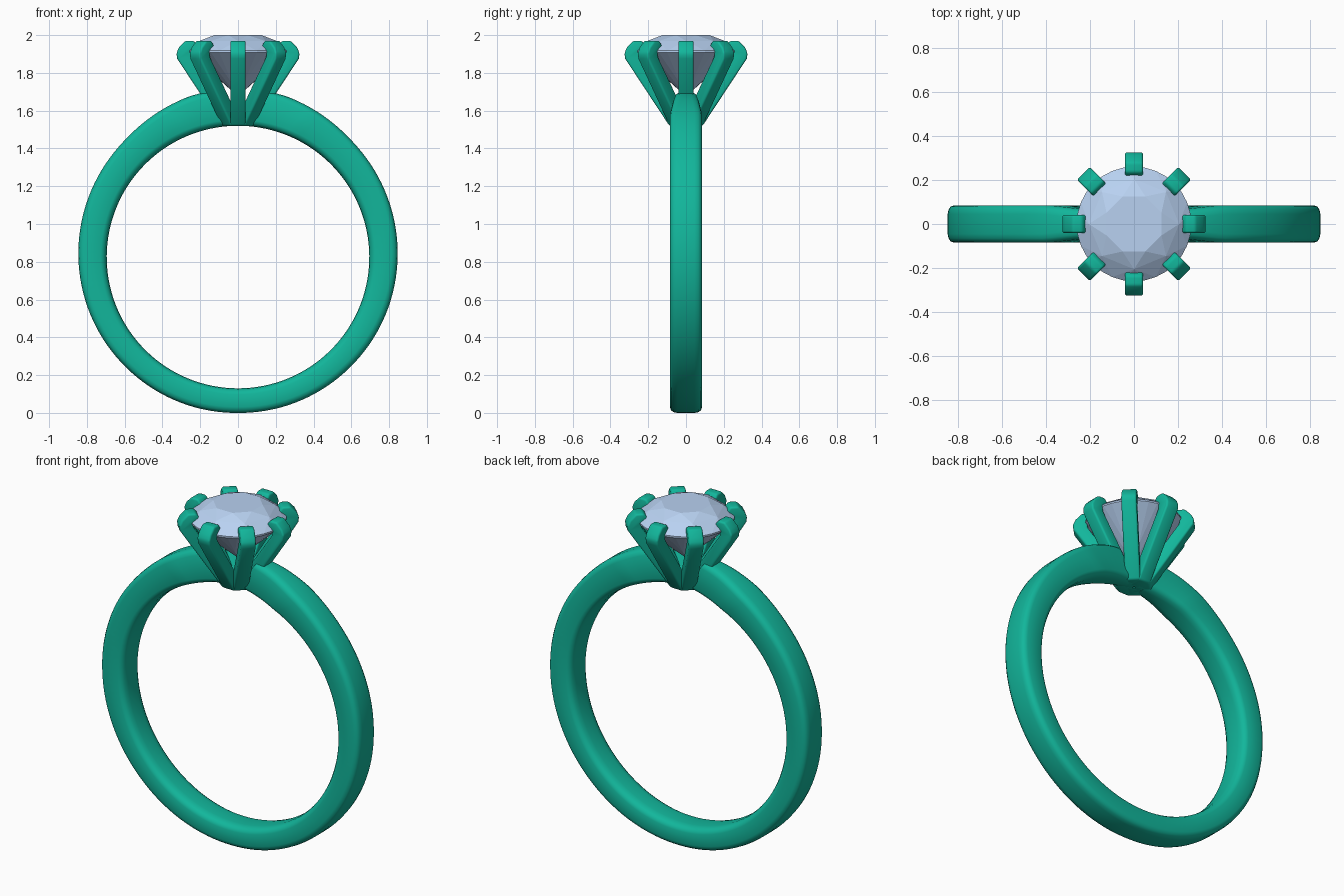
import bpy, bmesh
from math import sin, cos, pi, radians
from mathutils import Matrix

if "Cube" in bpy.data.objects:
    bpy.data.objects.remove(bpy.data.objects["Cube"])


def material(name, color):
    m = bpy.data.materials.new(name)
    m.diffuse_color = (*color, 1)
    m.use_nodes = True
    m.node_tree.nodes["Principled BSDF"].inputs["Base Color"].default_value = m.diffuse_color
    return m


def make_object(name, bm, mat, smooth=None, bevel=0):
    bmesh.ops.recalc_face_normals(bm, faces=bm.faces)
    me = bpy.data.meshes.new(name)
    bm.to_mesh(me)
    bm.free()
    me.materials.append(mat)
    ob = bpy.data.objects.new(name, me)
    bpy.context.collection.objects.link(ob)
    bpy.ops.object.select_all(action='DESELECT')
    bpy.context.view_layer.objects.active = ob
    ob.select_set(True)
    if bevel:
        b = ob.modifiers.new("rounded_edges", 'BEVEL')
        b.width, b.segments, b.limit_method = bevel, 3, 'ANGLE'
        bpy.ops.object.modifier_apply(modifier=b.name)
    if smooth:
        bpy.ops.object.shade_smooth_by_angle(angle=radians(smooth))
    return ob


def interp(x, table):
    for (x0, y0), (x1, y1) in zip(table, table[1:]):
        if x <= x1:
            t = max(0, (x - x0) / (x1 - x0))
            return y0 + t * (y1 - y0)
    return table[-1][1]


metal = material("green_metal", (0.006, 0.47, 0.33))
stone = material("pale_blue_stone", (0.48, 0.64, 0.88))

# Band: open loop, thicker towards the top, narrowing where it meets the head
CENTRE, INNER = 0.825, 0.695
outer_radius = [(0, 0.825), (45, 0.832), (90, 0.845), (136, 0.861), (154, 0.879), (167, 0.893), (180, 0.875)]
half_width = [(0, 0.085), (152, 0.085), (168, 0.06), (180, 0.045)]
bm = bmesh.new()
rings = []
STEPS = 128
for i in range(STEPS + 1):
    s = 2 * i / STEPS - 1
    ang = abs(s) * 170
    w = interp(ang, half_width)
    # smoothed outer radius
    ro = sum(interp(ang + d, outer_radius) for d in (-4, 0, 4)) / 3
    half = [(w - 0.05, INNER), (w - 0.025, INNER + 0.004), (w - 0.008, INNER + 0.015), (w, INNER + 0.032),
            (w, ro - 0.032), (w - 0.006, ro - 0.014), (w - 0.02, ro - 0.004), (max(w - 0.04, 0.004), ro)]
    half[0] = (max(w - 0.05, 0.004), INNER)
    section = half + [(-y, r) for y, r in reversed(half)]
    ring = []
    for y, r in section:
        t = (r - INNER) / (ro - INNER)
        a = s * radians(176 - 6 * t)      # slanted ends follow the prongs
        ring.append(bm.verts.new((r * sin(a), y, CENTRE - r * cos(a))))
    rings.append(ring)
for a, b in zip(rings, rings[1:]):
    n = len(a)
    for k in range(n):
        bm.faces.new((a[k], a[(k + 1) % n], b[(k + 1) % n], b[k]))
bm.faces.new(rings[0])
bm.faces.new(rings[-1])
make_object("band", bm, metal, smooth=40)

# Prongs: one side profile (radius, height) given thickness and turned 8 times
profile = [(0.002, 1.52), (0.088, 1.52), (0.322, 1.875), (0.326, 1.905), (0.312, 1.935), (0.278, 1.97),
           (0.235, 1.97), (0.215, 1.945), (0.222, 1.925), (0.247, 1.908), (0.246, 1.885)]
bm = bmesh.new()
for k in range(8):
    rot = Matrix.Rotation(k * pi / 4, 4, 'Z')
    sides = [[bm.verts.new(rot @ Matrix.Translation((r, y, z)).translation) for r, z in profile]
             for y in (-0.041, 0.041)]
    f, g = sides
    n = len(f)
    bm.faces.new(f)
    bm.faces.new(g)
    for j in range(n):
        bm.faces.new((f[j], f[(j + 1) % n], g[(j + 1) % n], g[j]))
make_object("prongs", bm, metal, smooth=40, bevel=0.016)

# Gem: convex hull of table, crown, girdle and pavilion rings, left faceted
bm = bmesh.new()
for count, r, z, turn in [(8, 0.135, 2.0, 0.5), (8, 0.205, 1.969, 0), (32, 0.26, 1.918, 0),
                          (32, 0.26, 1.909, 0), (8, 0.075, 1.74, 0.5), (1, 0, 1.675, 0)]:
    for k in range(count):
        a = 2 * pi * (k + turn) / count
        bm.verts.new((r * cos(a), r * sin(a), z))
bmesh.ops.convex_hull(bm, input=bm.verts)
bmesh.ops.dissolve_limit(bm, angle_limit=radians(1), verts=bm.verts, edges=bm.edges)
make_object("gem", bm, stone)
